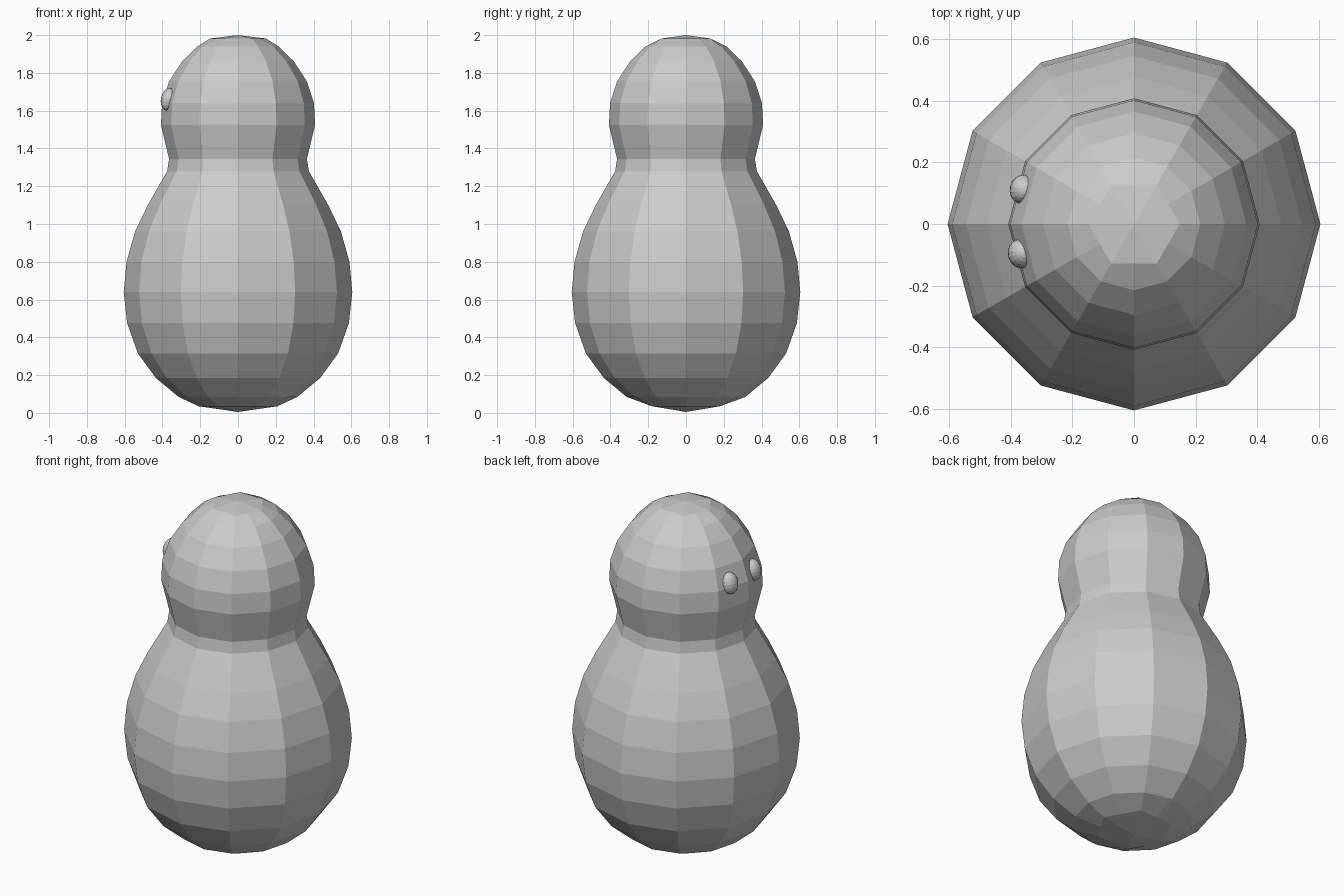
import bpy, bmesh
from math import pi, sin, cos, radians
from mathutils import Matrix, Vector

if "Cube" in bpy.data.objects:
    bpy.data.objects.remove(bpy.data.objects["Cube"])

SIDES = 12

# Body profile: (radius, height, True if the ring is a hexagon near a pole)
PROFILE = [
    (0.208, 0.035, True), (0.315, 0.085, False), (0.435, 0.185, False),
    (0.53, 0.315, False), (0.587, 0.475, False), (0.605, 0.64, False),
    (0.59, 0.80, False), (0.545, 0.96, False), (0.478, 1.10, False),
    (0.375, 1.28, False), (0.365, 1.345, False), (0.408, 1.525, False),
    (0.402, 1.64, False), (0.365, 1.755, False), (0.295, 1.862, False),
    (0.215, 1.94, False), (0.148, 1.982, True),
]


def make_object(name, bm):
    bmesh.ops.recalc_face_normals(bm, faces=bm.faces)
    mesh = bpy.data.meshes.new(name)
    bm.to_mesh(mesh)
    bm.free()
    obj = bpy.data.objects.new(name, mesh)
    bpy.context.collection.objects.link(obj)
    return obj


# Faceted body and head as one lathe
bm = bmesh.new()
rings = []
for r, z, hexagon in PROFILE:
    ring = []
    for i in range(SIDES):
        a = 2 * pi * i / SIDES
        k = r * cos(pi / 6) if hexagon and i % 2 else r
        ring.append(bm.verts.new((k * cos(a), k * sin(a), z)))
    rings.append(ring)
for low, high in zip(rings, rings[1:]):
    for i in range(SIDES):
        j = (i + 1) % SIDES
        bm.faces.new((low[i], low[j], high[j], high[i]))
for ring, z in ((rings[0], 0.005), (rings[-1], 2.0)):
    tip = bm.verts.new((0, 0, z))
    for i in range(SIDES):
        bm.faces.new((ring[i], ring[(i + 1) % SIDES], tip))
make_object("body", bm)


# Eyes: small ellipsoids sunk into the two facets on the -x side
def eye(name, loc, yaw):
    bm = bmesh.new()
    bmesh.ops.create_uvsphere(bm, u_segments=16, v_segments=10, radius=1)
    m = (Matrix.Translation(Vector(loc))
         @ Matrix.Rotation(radians(yaw), 4, 'Z')
         @ Matrix.Rotation(radians(-12), 4, 'Y')
         @ Matrix.Diagonal((0.04, 0.048, 0.06, 1)))
    bm.transform(m)
    make_object(name, bm)


eye("eye_left", (-0.362, 0.113, 1.66), 165)
eye("eye_right", (-0.368, -0.097, 1.66), 195)
